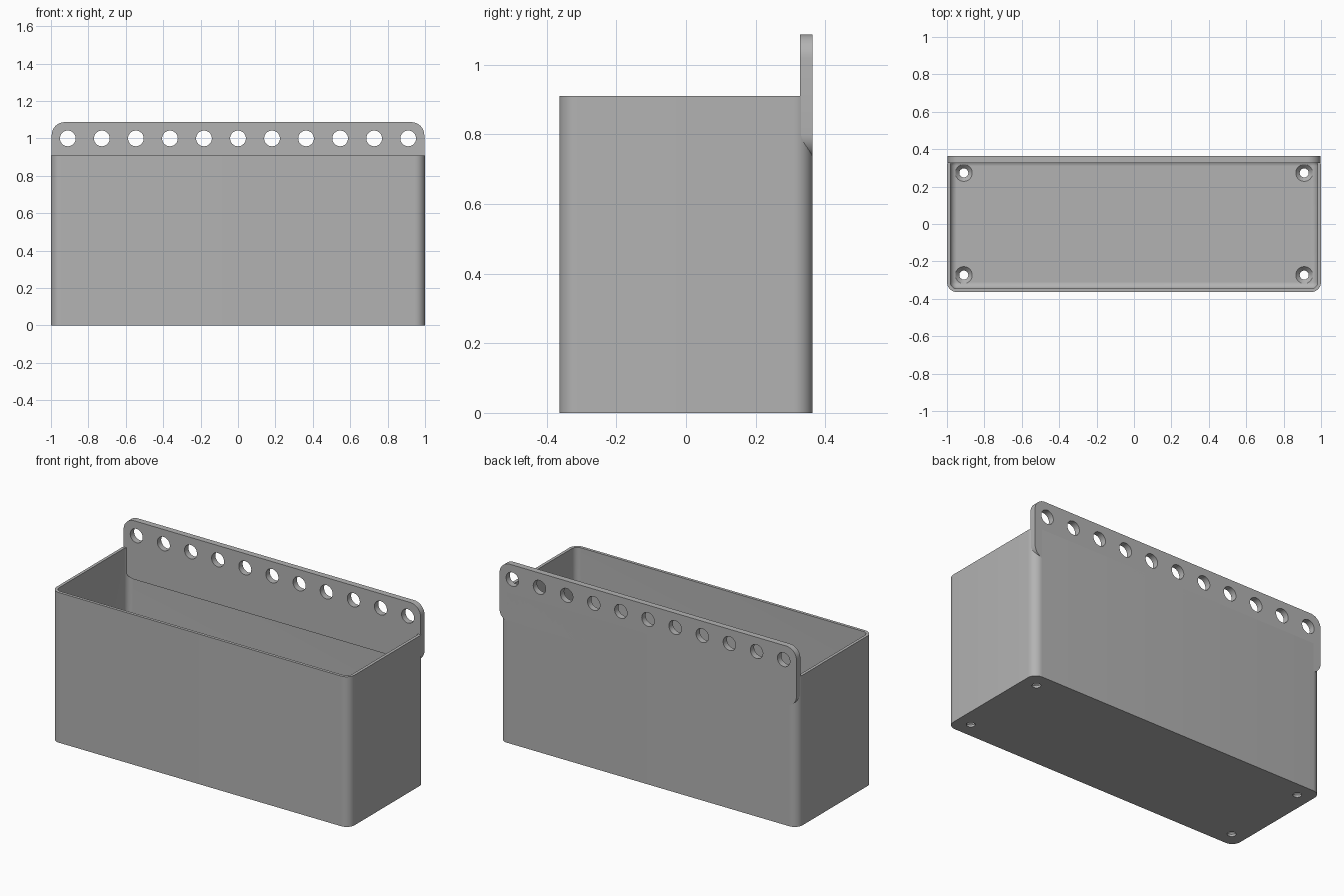
import bpy
import bmesh
from math import radians
from mathutils import Matrix, Vector

cube = bpy.data.objects.get("Cube")
if cube:
    bpy.data.objects.remove(cube, do_unlink=True)

# Overall sizes
HALF_X, HALF_Y, HEIGHT = 1.0, 0.364, 0.91
WALL, FLOOR, CORNER = 0.018, 0.036, 0.054
PITCH = 0.182

grey = bpy.data.materials.new("plain grey")
grey.use_nodes = True
colour = (0.45, 0.45, 0.45, 1)
grey.diffuse_color = colour
grey.node_tree.nodes["Principled BSDF"].inputs["Base Color"].default_value = colour


def finish(bm, name):
    bmesh.ops.recalc_face_normals(bm, faces=bm.faces)
    mesh = bpy.data.meshes.new(name)
    bm.to_mesh(mesh)
    bm.free()
    mesh.materials.append(grey)
    obj = bpy.data.objects.new(name, mesh)
    bpy.context.collection.objects.link(obj)
    return obj


def rounded_block(name, low, high, radius, pick):
    """Block between two corners, with the edges chosen by pick rounded."""
    low, high = Vector(low), Vector(high)
    bm = bmesh.new()
    bmesh.ops.create_cube(bm, size=1)
    bmesh.ops.scale(bm, vec=high - low, verts=bm.verts)
    bmesh.ops.translate(bm, vec=(low + high) / 2, verts=bm.verts)
    edges = [e for e in bm.edges if pick(*(v.co for v in e.verts))]
    bmesh.ops.bevel(bm, geom=edges, offset=radius, segments=10,
                    profile=0.5, affect="EDGES")
    return finish(bm, name)


def add_cone(bm, r1, r2, depth, matrix):
    bmesh.ops.create_cone(bm, cap_ends=True, segments=40, radius1=r1,
                          radius2=r2, depth=depth, matrix=matrix)


def cut(obj, cutter):
    cutter.hide_render = True
    mod = obj.modifiers.new("cut", "BOOLEAN")
    mod.operation, mod.solver, mod.object = "DIFFERENCE", "EXACT", cutter
    bpy.context.view_layer.objects.active = obj
    bpy.ops.object.modifier_apply(modifier=mod.name)
    bpy.data.objects.remove(cutter, do_unlink=True)


def upright(a, b):
    return abs(a.z - b.z) > 0.1


def upright_or_base(a, b):
    return upright(a, b) or max(a.z, b.z) < 0.1


def front_to_back(a, b):
    return abs(a.y - b.y) > 0.01


# Open bin with rounded corners and a filleted floor inside
bin_body = rounded_block("bin_body", (-HALF_X, -HALF_Y, 0),
                         (HALF_X, HALF_Y, HEIGHT), CORNER, upright)
cut(bin_body, rounded_block("cavity_cutter", (WALL - HALF_X, WALL - HALF_Y, FLOOR),
                            (HALF_X - WALL, HALF_Y - WALL, HEIGHT + 0.2),
                            CORNER - WALL, upright_or_base))

# Countersunk screw holes in the floor
shafts, sinks = bmesh.new(), bmesh.new()
for x in (-5 * PITCH, 5 * PITCH):
    for y in (-1.5 * PITCH, 1.5 * PITCH):
        add_cone(shafts, 0.024, 0.024, 0.2, Matrix.Translation((x, y, 0)))
        add_cone(sinks, 0.024, 0.046, 0.024, Matrix.Translation((x, y, FLOOR - 0.011)))
cut(bin_body, finish(shafts, "screw_hole_cutter"))
cut(bin_body, finish(sinks, "countersink_cutter"))

# Rounded hanging plate along the back rim
hanging_plate = rounded_block("hanging_plate", (-0.996, HALF_Y - 0.037, 0.731),
                              (0.996, HALF_Y, 1.087), 0.069, front_to_back)

# Row of eleven peg holes through the plate
pegs = bmesh.new()
for i in range(-5, 6):
    add_cone(pegs, 0.042, 0.042, 0.2, Matrix.Translation((i * PITCH, HALF_Y, 1.0))
             @ Matrix.Rotation(radians(90), 4, "X"))
cut(hanging_plate, finish(pegs, "peg_hole_cutter"))

# Smooth the rounded parts, keep the corners crisp
for obj in (bin_body, hanging_plate):
    bpy.ops.object.select_all(action="DESELECT")
    obj.select_set(True)
    bpy.context.view_layer.objects.active = obj
    bpy.ops.object.shade_smooth_by_angle(angle=radians(30))
